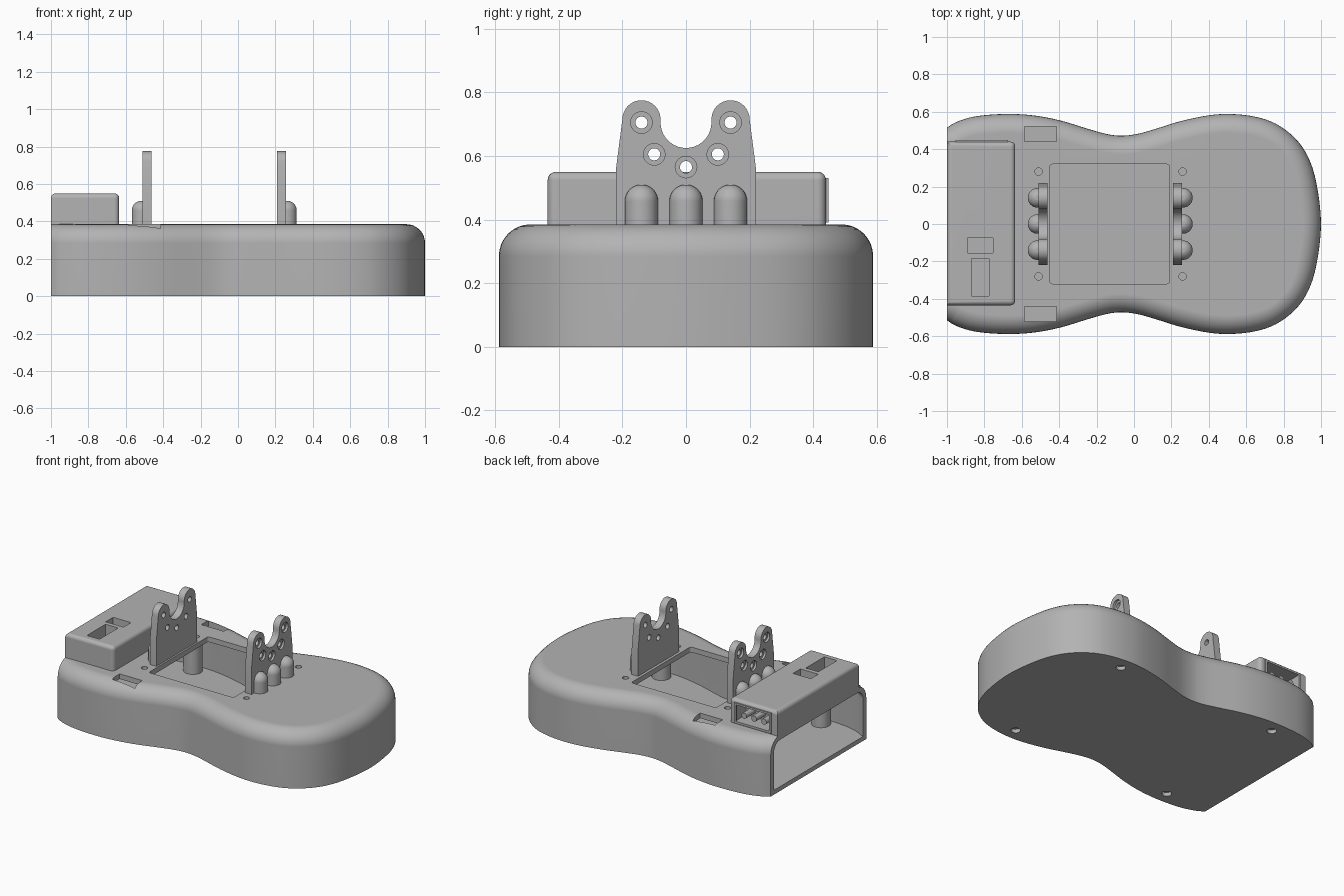
import bpy, bmesh
from math import sin, cos, pi, radians
from mathutils import Vector, Matrix

cube = bpy.data.objects.get("Cube")
if cube:
    bpy.data.objects.remove(cube, do_unlink=True)

grey = bpy.data.materials.new("plain_grey")
grey.use_nodes = True
grey.diffuse_color = (0.45, 0.45, 0.45, 1)
grey.node_tree.nodes["Principled BSDF"].inputs["Base Color"].default_value = (0.45, 0.45, 0.45, 1)


def make(name, bm):
    bmesh.ops.recalc_face_normals(bm, faces=bm.faces)
    me = bpy.data.meshes.new(name)
    bm.to_mesh(me)
    bm.free()
    me.materials.append(grey)
    ob = bpy.data.objects.new(name, me)
    bpy.context.collection.objects.link(ob)
    return ob


def activate(ob):
    bpy.ops.object.select_all(action='DESELECT')
    ob.select_set(True)
    bpy.context.view_layer.objects.active = ob


def cut(ob, cutter):
    cutter.hide_render = True
    activate(ob)
    m = ob.modifiers.new("cut", 'BOOLEAN')
    m.operation, m.solver, m.object = 'DIFFERENCE', 'EXACT', cutter
    bpy.ops.object.modifier_apply(modifier=m.name)
    bpy.data.objects.remove(cutter, do_unlink=True)


def finish(ob):
    activate(ob)
    bpy.ops.object.shade_smooth_by_angle(angle=radians(32))
    m = ob.modifiers.new("normals", 'WEIGHTED_NORMAL')
    m.keep_sharp = True
    bpy.ops.object.modifier_apply(modifier=m.name)


def block(name, lo, hi):
    lo, hi = Vector(lo), Vector(hi)
    bm = bmesh.new()
    bmesh.ops.create_cube(bm, size=1, matrix=Matrix.Translation((lo + hi) / 2)
                          @ Matrix.Diagonal((*(hi - lo), 1)))
    return make(name, bm)


def rod(name, a, b, r, seg=32):
    a, b = Vector(a), Vector(b)
    rot = (b - a).to_track_quat('Z', 'Y').to_matrix().to_4x4()
    bm = bmesh.new()
    bmesh.ops.create_cone(bm, cap_ends=True, segments=seg, radius1=r, radius2=r,
                          depth=(b - a).length, matrix=Matrix.Translation((a + b) / 2) @ rot)
    return make(name, bm)


def bridge(bm, rings):
    loops = [[bm.verts.new(p) for p in ring] for ring in rings]
    n = len(loops[0])
    for a, b in zip(loops, loops[1:]):
        for i in range(n):
            j = (i + 1) % n
            bm.faces.new((a[i], a[j], b[j], b[i]))
    bm.faces.new(loops[0])
    bm.faces.new(loops[-1])


# Waisted plan outline: half of it, smoothed, then mirrored
half = [Vector(p) for p in (
    (-1, .515), (-.95, .545), (-.85, .575), (-.7, .588), (-.55, .582), (-.4, .555),
    (-.25, .51), (-.15, .482), (-.07, .472), (.02, .482), (.12, .51), (.25, .55),
    (.4, .581), (.52, .588), (.65, .573), (.76, .535), (.86, .46), (.93, .36),
    (.975, .22), (1, 0))]
ctrl = [half[0] * 2 - half[1]] + half + [Vector((.975, -.22))]
outline = []
for p0, p1, p2, p3 in zip(ctrl, ctrl[1:], ctrl[2:], ctrl[3:]):
    for k in range(4):
        t = k / 4
        outline.append((p1 * 2 + (p2 - p0) * t + (p0 * 2 - p1 * 5 + p2 * 4 - p3) * t * t
                        + (p1 * 3 - p0 - p2 * 3 + p3) * t ** 3) / 2)
outline.append(half[-1])
outline += [Vector((p.x, -p.y)) for p in reversed(outline[:-1])]
normals = []
for i in range(len(outline)):
    if i in (0, len(outline) - 1):
        normals.append(Vector((0, 1 if i == 0 else -1)))
    else:
        d = (outline[i + 1] - outline[i - 1]).normalized()
        normals.append(Vector((-d.y, d.x)))


def pod(name, inset, z0, z1, r, overrun=0):
    """Outline solid with a rounded top edge and a flat end."""
    levels = [(inset, z0)] + [(inset + r * (1 - cos(a)), z1 - r + r * sin(a))
                              for a in (k * pi / 16 for k in range(9))]
    rings = []
    for off, z in levels:
        ring = [(*(p - n * off), z) for p, n in zip(outline, normals)]
        if overrun:
            ring = [(-1 - overrun, ring[0][1], z)] + ring + [(-1 - overrun, ring[-1][1], z)]
        rings.append(ring)
    bm = bmesh.new()
    bridge(bm, rings)
    return make(name, bm)


# Hollow body, open at the flat end
TOP = .385
body = pod("body", 0, 0, TOP, .1)
cut(body, pod("cavity_cutter", .035, .03, TOP - .035, .065, .1))

# Bay opening in the top with softened corners
bm = bmesh.new()
bmesh.ops.create_cube(bm, size=1, matrix=Matrix.Translation((-.13, 0, .4))
                      @ Matrix.Diagonal((.64, .64, .2, 1)))
bmesh.ops.bevel(bm, geom=[e for e in bm.edges if abs(e.verts[0].co.z - e.verts[1].co.z) > .1],
                offset=.015, segments=3, profile=.5, affect='EDGES')
cut(body, make("bay_cutter", bm))

# Strap slots, lid holes, and screw posts with holes underneath
for s in (-1, 1):
    cut(body, block("slot_cutter", (-.585, s * .48 - .04, .29), (-.415, s * .48 + .04, .45)))
    for x in (-.51, .26):
        cut(body, rod("hole_cutter", (x, s * .28, .3), (x, s * .28, .45), .02, 20))
    for x in (-.68, .525):
        cut(body, rod("screw_cutter", (x, s * .5, -.05), (x, s * .5, .031), .03, 20))
        finish(rod("screw_post", (x, s * .485, .025), (x, s * .485, .352), .06))
finish(body)

# Electronics box on the flat end
bm = bmesh.new()
bmesh.ops.create_cube(bm, size=1, matrix=Matrix.Translation((-.8175, .0025, .4655))
                      @ Matrix.Diagonal((.365, .875, .169, 1)))
soft = [e for e in bm.edges if max(v.co.z for v in e.verts) > .5
        and not (min(v.co.z for v in e.verts) < .45 and e.verts[0].co.x < -.9)]
bmesh.ops.bevel(bm, geom=soft, offset=.026, segments=5, profile=.5, affect='EDGES')
box = make("electronics_box", bm)
cut(box, block("window_cutter", (-.89, -.155, .47), (-.755, -.075, .6)))
cut(box, block("switch_cutter", (-.87, -.385, .47), (-.775, -.185, .6)))
cut(box, block("socket_cutter", (-.945, .33, .405), (-.685, .5, .52)))
finish(box)

# Socket frame and its pins on the back of the box
frame = block("socket_frame", (-.955, .435, .39), (-.675, .448, .53))
cut(frame, block("frame_cutter", (-.94, .4, .405), (-.69, .5, .517)))
for x in (-.89, -.815, -.74):
    finish(rod("socket_pin", (x, .32, .45), (x, .432, .45), .02, 16))

# Pivot bracket profile: two lobes with a round saddle between
side = [(.22, .375), (.22, .56)]
side += [(.14 + .06 * cos(a), .715 + .06 * sin(a)) for a in (k * pi / 16 for k in range(17))]
side += [(.08 * cos(a), .705 - .08 * sin(a)) for a in (k * pi / 20 for k in range(11))]
profile = side + [(-y, z) for y, z in reversed(side[:-1])]

for name, face, out in (("right_bracket", -.51, -1), ("left_bracket", .256, 1)):
    bm = bmesh.new()
    bridge(bm, [[(x, y, z) for y, z in profile] for x in (face - out * .048, face)])
    bracket = make(name, bm)
    for y, z in ((-.14, .705), (.14, .705), (-.1, .605), (.1, .605), (0, .565)):
        cut(bracket, rod("pin_cutter", (face - .1, y, z), (face + .1, y, z), .019, 24))
        cut(bracket, rod("bore_cutter", (face - out * .015, y, z), (face + out * .05, y, z), .034, 24))
    finish(bracket)
    # Domed supports against the outer face
    for y in (-.14, 0, .14):
        rings = []
        for r, z in [(.052, .375)] + [(.052 * cos(a), .458 + .052 * sin(a))
                                      for a in (k * pi / 18 for k in range(9))]:
            rings.append([(face + out * .006 + r * cos(t), y + r * sin(t), z)
                          for t in (k * pi / 16 for k in range(32))])
        bm = bmesh.new()
        bridge(bm, rings)
        dome = make("domed_support", bm)
        inner = face - out * .04
        cut(dome, block("dome_cutter", (min(inner, inner - out * .2), y - .1, .3),
                        (max(inner, inner - out * .2), y + .1, .6)))
        finish(dome)
